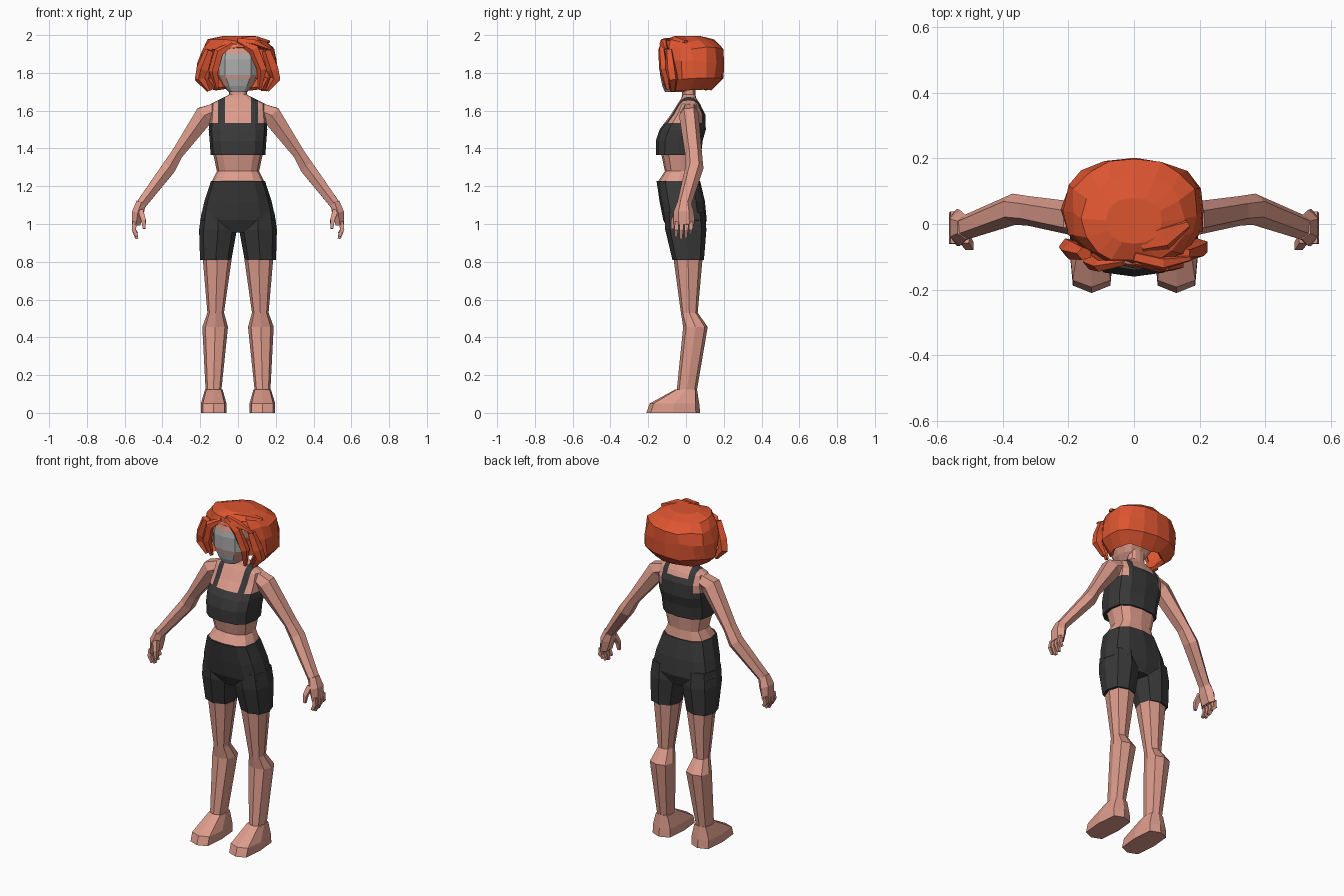
import bpy, bmesh, math, random
from mathutils import Vector

random.seed(4)


def material(name, rgb):
    m = bpy.data.materials.new(name)
    m.diffuse_color = (*rgb, 1)
    return m


SKIN = material("skin", (0.72, 0.33, 0.26))
CLOTH = material("charcoal cloth", (0.04, 0.04, 0.04))
HAIR = material("orange hair", (0.72, 0.09, 0.03))
GREY = material("grey face", (0.42, 0.42, 0.42))


def spow(v, p):
    return math.copysign(abs(v) ** p, v)


def level_ring(z, cx, rx, yf, yb, n, p):
    """Horizontal rounded ring between yf (front) and yb (back)."""
    pts = []
    for i in range(n):
        a = 2 * math.pi * i / n
        pts.append(Vector((cx + rx * spow(math.cos(a), p),
                           (yf + yb) / 2 + (yb - yf) / 2 * spow(math.sin(a), p), z)))
    return pts


def tube_rings(path, n):
    """Rings along a path of (x, y, z, half width, half depth)."""
    c = [Vector(q[:3]) for q in path]
    rings = []
    for i, q in enumerate(path):
        t = (c[min(i + 1, len(c) - 1)] - c[max(i - 1, 0)]).normalized()
        s = t.cross(Vector((0, 1, 0))).normalized()
        d = s.cross(t)
        rings.append([c[i] + s * q[3] * math.cos(2 * math.pi * (k + 0.5) / n)
                      + d * q[4] * math.sin(2 * math.pi * (k + 0.5) / n) for k in range(n)])
    return rings


def skin_rings(bm, rings, caps=True, skip=None):
    rows = [[bm.verts.new(p) for p in r] for r in rings]
    n = len(rows[0])
    for a, b in zip(rows, rows[1:]):
        for i in range(n):
            j = (i + 1) % n
            q = [a[i], a[j], b[j], b[i]]
            if skip and skip(sum((v.co for v in q), Vector()) / 4):
                continue
            bm.faces.new(q)
    if caps:
        bm.faces.new(rows[0][::-1])
    bm.faces.new(rows[-1])


def cut(bm, co, no, zmin):
    """Add an edge loop where a plane crosses the faces above zmin."""
    faces = [f for f in bm.faces if f.calc_center_median().z > zmin]
    geom = set(faces)
    for f in faces:
        geom.update(f.verts)
        geom.update(f.edges)
    bmesh.ops.bisect_plane(bm, geom=list(geom), plane_co=co, plane_no=no)


def finish(bm, name, mats, rule=None, mirror=False, fix=True):
    if fix:
        bmesh.ops.recalc_face_normals(bm, faces=bm.faces[:])
    bm.normal_update()
    if rule:
        for f in bm.faces:
            f.material_index = rule(f.calc_center_median(), f.normal)
    me = bpy.data.meshes.new(name)
    bm.to_mesh(me)
    bm.free()
    ob = bpy.data.objects.new(name, me)
    bpy.context.collection.objects.link(ob)
    for m in mats:
        me.materials.append(m)
    if mirror:
        ob.modifiers.new("mirror", 'MIRROR').use_mirror_merge = False
    return ob


def tubes(name, paths, n, mat, mirror=False):
    bm = bmesh.new()
    for p in paths:
        skin_rings(bm, tube_rings(p, n))
    return finish(bm, name, [mat], mirror=mirror)


# Torso with shorts top, waist, cropped top and neck: z, half width, front, back
body = [(0.955, 0.15, -0.085, 0.085), (1.02, 0.2, -0.12, 0.11), (1.12, 0.178, -0.14, 0.10),
        (1.228, 0.143, -0.156, 0.075), (1.228, 0.138, -0.146, 0.068), (1.28, 0.112, -0.112, 0.06),
        (1.365, 0.13, -0.13, 0.07), (1.365, 0.145, -0.16, 0.08), (1.44, 0.15, -0.16, 0.088),
        (1.5, 0.155, -0.14, 0.105), (1.58, 0.15, -0.08, 0.102), (1.635, 0.145, -0.045, 0.075),
        (1.665, 0.085, -0.025, 0.055), (1.685, 0.048, -0.02, 0.05), (1.78, 0.045, -0.02, 0.05)]
bm = bmesh.new()
skin_rings(bm, [level_ring(z, 0, r, f, b, 12, 0.72) for z, r, f, b in body])
for z in (1.535, 1.61):
    cut(bm, (0, 0, z), (0, 0, 1), 1.49)
for x in (-0.105, -0.07, 0.07, 0.105):
    cut(bm, (x, 0, 0), (1, 0, 0), 1.535)


def body_rule(c, n):
    if c.z < 1.23 or 1.36 < c.z < 1.535:
        return 1
    if c.z < 1.36 or abs(c.x) > 0.105 or c.z > 1.672:
        return 0
    return int(abs(c.x) > 0.07 or (n.y > 0 and c.z < 1.61))


finish(bm, "torso", [SKIN, CLOTH], body_rule)

# Legs with shorts hem: z, centre x, half width, front, back
leg = [(1.06, 0.105, 0.088, -0.115, 0.1), (0.97, 0.106, 0.1, -0.11, 0.108),
       (0.81, 0.118, 0.083, -0.072, 0.095), (0.81, 0.11, 0.076, -0.065, 0.087),
       (0.53, 0.118, 0.044, -0.027, 0.062), (0.455, 0.121, 0.068, -0.015, 0.115),
       (0.11, 0.13, 0.041, -0.05, 0.056)]
bm = bmesh.new()
skin_rings(bm, [level_ring(z, c, r, f, b, 8, 0.8) for z, c, r, f, b in leg])
finish(bm, "leg", [SKIN, CLOTH], lambda c, n: int(c.z > 0.805), mirror=True)

# Feet
foot = [(0, 0.129, 0.068, -0.21, 0.075), (0.05, 0.129, 0.068, -0.192, 0.07),
        (0.125, 0.128, 0.046, -0.055, 0.058)]
bm = bmesh.new()
skin_rings(bm, [level_ring(z, c, r, f, b, 8, 0.5) for z, c, r, f, b in foot])
finish(bm, "foot", [SKIN], mirror=True)

# Arms and palms
tubes("arm", [[(0.12, 0.02, 1.6, 0.045, 0.045), (0.175, 0.015, 1.578, 0.06, 0.052),
               (0.322, 0.04, 1.372, 0.036, 0.045), (0.365, 0.045, 1.3, 0.043, 0.048),
               (0.512, -0.01, 1.105, 0.031, 0.038)]], 6, SKIN, mirror=True)
tubes("palm", [[(0.512, -0.01, 1.115, 0.03, 0.037), (0.53, -0.012, 1.06, 0.036, 0.055),
                (0.54, -0.01, 0.995, 0.026, 0.056)]], 6, SKIN, mirror=True)

# Fingers and thumb
fingers = [[(0.545, y, 1.01, 0.018, 0.015), (0.552, y - 0.003, 0.97, 0.015, 0.014),
            (0.535, y - 0.005, tip, 0.011, 0.01)]
           for y, tip in ((-0.048, 0.935), (-0.022, 0.922), (0.004, 0.93), (0.028, 0.95))]
fingers.append([(0.515, -0.045, 1.07, 0.02, 0.02), (0.5, -0.068, 1.02, 0.017, 0.017),
                (0.497, -0.072, 0.975, 0.01, 0.01)])
tubes("fingers", fingers, 4, SKIN, mirror=True)

# Head with grey face panels
head = [(1.7, 0.05, -0.112, 0.0), (1.73, 0.078, -0.125, 0.04), (1.79, 0.112, -0.138, 0.08),
        (1.87, 0.115, -0.14, 0.1), (1.95, 0.1, -0.125, 0.1), (1.975, 0.05, -0.06, 0.05)]
bm = bmesh.new()
skin_rings(bm, [level_ring(z, 0, r, f, b, 12, 0.72) for z, r, f, b in head])
for z in (1.77, 1.785, 1.9):
    cut(bm, (0, 0, z), (0, 0, 1), 1.6)
for x in (-0.095, -0.058, 0.058, 0.095):
    cut(bm, (x, 0, 0), (1, 0, 0), 1.6)


def face_rule(c, n):
    if n.y > -0.3:
        return 0
    return int((1.785 < c.z < 1.9 and abs(c.x) < 0.095) or (c.z < 1.77 and abs(c.x) < 0.058))


finish(bm, "head", [SKIN, GREY], face_rule)

# Bobbed hair shell, open around the face
shell = [(1.71, 0.165, -0.085, 0.14), (1.775, 0.218, -0.105, 0.195), (1.86, 0.212, -0.125, 0.207),
         (1.93, 0.192, -0.13, 0.195), (1.972, 0.155, -0.115, 0.145), (1.994, 0.085, -0.06, 0.08)]
rings = [level_ring(z, 0, r, f, b, 16, 0.9) for z, r, f, b in shell]
for r in rings[:-1]:
    for p in r:
        p += Vector([random.uniform(-0.008, 0.008) for _ in range(3)])
bm = bmesh.new()
skin_rings(bm, rings, caps=False,
           skip=lambda c: c.y < -0.03 and abs(c.x) < 0.125 and c.z < 1.94)
hair = finish(bm, "hair", [HAIR], fix=False)
sol = hair.modifiers.new("thickness", 'SOLIDIFY')
sol.thickness = 0.02
sol.offset = -1

# Loose locks: fringe, face-framing locks, side locks and crown tuft
locks = [
    [(-0.03, -0.115, 1.955, 0.012, 0.012), (-0.1, -0.128, 1.91, 0.028, 0.018),
     (-0.128, -0.115, 1.81, 0.028, 0.025), (-0.11, -0.095, 1.715, 0.01, 0.012)],
    [(0.0, -0.115, 1.97, 0.012, 0.012), (0.085, -0.13, 1.925, 0.032, 0.018),
     (0.128, -0.118, 1.82, 0.028, 0.025), (0.115, -0.095, 1.712, 0.01, 0.012)],
    [(0.0, -0.1, 1.972, 0.015, 0.02), (0.085, -0.12, 1.96, 0.022, 0.022),
     (0.172, -0.105, 1.925, 0.006, 0.008)],
    [(0.02, -0.06, 1.98, 0.012, 0.03), (0.09, -0.04, 1.98, 0.018, 0.045),
     (0.165, 0.0, 1.965, 0.008, 0.012)]]
for s in (-1, 1):
    locks.append([(s * 0.15, -0.09, 1.92, 0.025, 0.02), (s * 0.185, -0.08, 1.82, 0.035, 0.03),
                  (s * 0.2, -0.07, 1.77, 0.03, 0.028), (s * 0.155, -0.07, 1.705, 0.01, 0.015)])
tubes("hair locks", locks, 5, HAIR)
